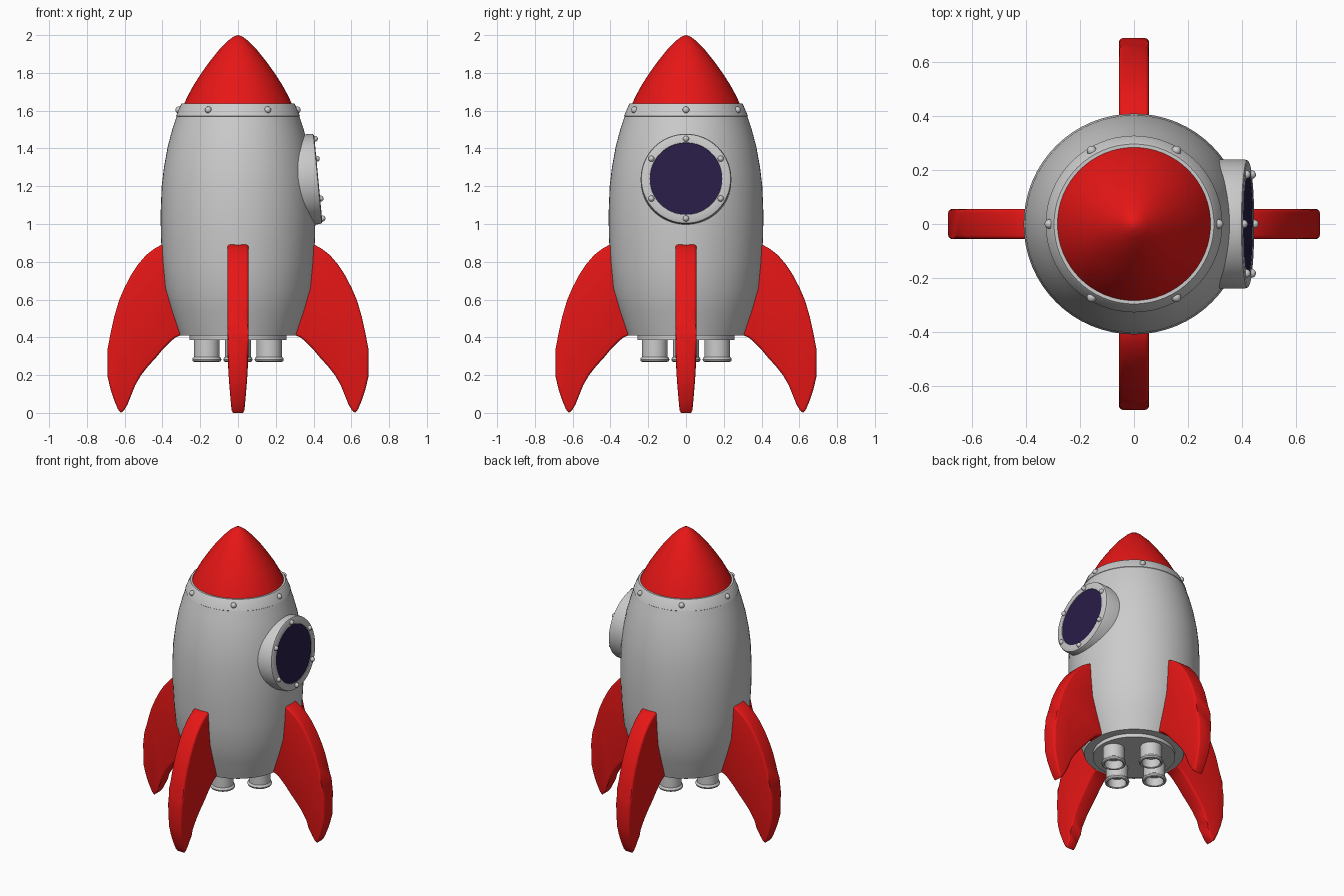
import bpy, bmesh
from math import pi, sin, cos, atan2
from mathutils import Matrix, Vector

if "Cube" in bpy.data.objects:
    bpy.data.objects.remove(bpy.data.objects["Cube"])


def material(name, rgb):
    m = bpy.data.materials.new(name)
    m.diffuse_color = (*rgb, 1)
    m.use_nodes = True
    m.node_tree.nodes["Principled BSDF"].inputs["Base Color"].default_value = m.diffuse_color
    return m


RED = material("red_paint", (0.80, 0.008, 0.008))
GLASS = material("dark_glass", (0.022, 0.012, 0.065))


def finish(bm, name, mat=None, matrix=None, angle=35):
    bmesh.ops.remove_doubles(bm, verts=bm.verts, dist=1e-5)
    bmesh.ops.recalc_face_normals(bm, faces=bm.faces)
    me = bpy.data.meshes.new(name)
    bm.to_mesh(me)
    bm.free()
    ob = bpy.data.objects.new(name, me)
    bpy.context.collection.objects.link(ob)
    if matrix:
        ob.matrix_world = matrix
    if mat:
        me.materials.append(mat)
    bpy.ops.object.select_all(action='DESELECT')
    ob.select_set(True)
    bpy.context.view_layer.objects.active = ob
    bpy.ops.object.shade_smooth_by_angle(angle=angle * pi / 180)
    return ob


def lathe(name, profile, mat=None, matrix=None, steps=64, closed=False):
    """Spin (radius, height) points around z."""
    bm = bmesh.new()
    vs = [bm.verts.new((r, 0, z)) for r, z in profile]
    es = [bm.edges.new(p) for p in zip(vs, vs[1:])]
    if closed:
        es.append(bm.edges.new((vs[-1], vs[0])))
    bmesh.ops.spin(bm, geom=vs + es, axis=(0, 0, 1), cent=(0, 0, 0),
                   angle=2 * pi, steps=steps, use_merge=True)
    return finish(bm, name, mat, matrix)


def bolt(name, pos, normal, r=0.018):
    """Low domed rivet pointing along normal."""
    bm = bmesh.new()
    bmesh.ops.create_uvsphere(bm, u_segments=16, v_segments=8, radius=r)
    turn = Vector(normal).to_track_quat('Z', 'Y').to_matrix().to_4x4()
    finish(bm, name, None, Matrix.Translation(pos) @ turn)


# Hull, stepped base plate, collar and nose
lathe("hull", [(0, 0.41), (0.31, 0.41), (0.352, 0.535), (0.388, 0.66), (0.401, 0.80),
               (0.408, 0.93), (0.41, 1.05), (0.404, 1.20), (0.392, 1.30), (0.372, 1.41),
               (0.348, 1.50), (0.322, 1.58), (0, 1.58)])
lathe("base_plate", [(0, 0.42), (0.257, 0.42), (0.257, 0.385), (0, 0.385)])
lathe("collar", [(0, 1.567), (0.322, 1.567), (0.328, 1.572), (0.302, 1.633),
                 (0.297, 1.638), (0, 1.638)])
lathe("nose_cone", [(0, 1.63), (0.288, 1.63), (0.265, 1.68), (0.232, 1.74), (0.193, 1.80),
                    (0.150, 1.86), (0.102, 1.92), (0.052, 1.971), (0.022, 1.993),
                    (0, 2.0)], RED)
for i in range(6):
    a = i * pi / 3
    bolt("collar_bolt", (0.314 * cos(a), 0.314 * sin(a), 1.604),
         (cos(a), sin(a), 0.4))

# Four engine nozzles, hollow at the bottom
for i in range(4):
    a = i * pi / 2
    lathe("engine_nozzle", [(0, 0.39), (0.068, 0.39), (0.068, 0.297), (0.074, 0.292),
                            (0.077, 0.283), (0.074, 0.274), (0.067, 0.27), (0.058, 0.274),
                            (0.056, 0.33), (0, 0.33)],
          None, Matrix.Translation((0.165 * cos(a), 0.165 * sin(a), 0)), 32)

# Four curved fins, tapering in thickness toward the foot
FIN = [(0.36, 0.895), (0.40, 0.893), (0.445, 0.868), (0.487, 0.835), (0.53, 0.785),
       (0.566, 0.73), (0.60, 0.665), (0.63, 0.595), (0.655, 0.51), (0.673, 0.43),
       (0.69, 0.34), (0.69, 0.19), (0.675, 0.125), (0.655, 0.065), (0.635, 0.018),
       (0.62, 0.0), (0.605, 0.012), (0.587, 0.04), (0.565, 0.095), (0.545, 0.145),
       (0.513, 0.20), (0.475, 0.248), (0.434, 0.293), (0.395, 0.34), (0.355, 0.38),
       (0.33, 0.40), (0.30, 0.412), (0.33, 0.55), (0.36, 0.68)]
for i in range(4):
    bm = bmesh.new()
    f = bm.faces.new([bm.verts.new((x, -0.056, z)) for x, z in FIN])
    ext = bmesh.ops.extrude_face_region(bm, geom=[f], use_keep_orig=True)
    for v in ext["geom"]:
        if isinstance(v, bmesh.types.BMVert):
            v.co.y = 0.056
    rim = [e for e in bm.edges if abs(e.verts[0].co.y - e.verts[1].co.y) < 1e-4]
    bmesh.ops.bevel(bm, geom=rim, offset=0.014, segments=3, profile=0.5,
                    affect='EDGES', clamp_overlap=True)
    for v in bm.verts:
        t = max(0, 1 - v.co.z / 0.36)
        v.co.y *= 1 - 0.42 * t ** 1.6
    finish(bm, "fin", RED, Matrix.Rotation(i * pi / 2, 4, 'Z'), 40)

# Porthole on the right side, tilted slightly upward
tilt = atan2(0.045, 0.475)
port = Matrix.Translation((0.425, 0, 1.24)) @ Matrix.Rotation(pi / 2 - tilt, 4, 'Y')
lathe("porthole_frame", [(0.19, -0.15), (0.24, -0.15), (0.24, -0.014), (0.236, -0.004),
                         (0.228, 0), (0.192, 0), (0.19, -0.003)], None, port, 64, True)
lathe("porthole_glass", [(0, -0.02), (0.191, -0.02), (0.191, -0.002), (0, -0.002)],
      GLASS, port)
for i in range(6):
    a = i * pi / 3
    bolt("porthole_bolt", port @ Vector((0.212 * cos(a), 0.212 * sin(a), 0.002)),
         port.to_3x3() @ Vector((0, 0, 1)), 0.016)
